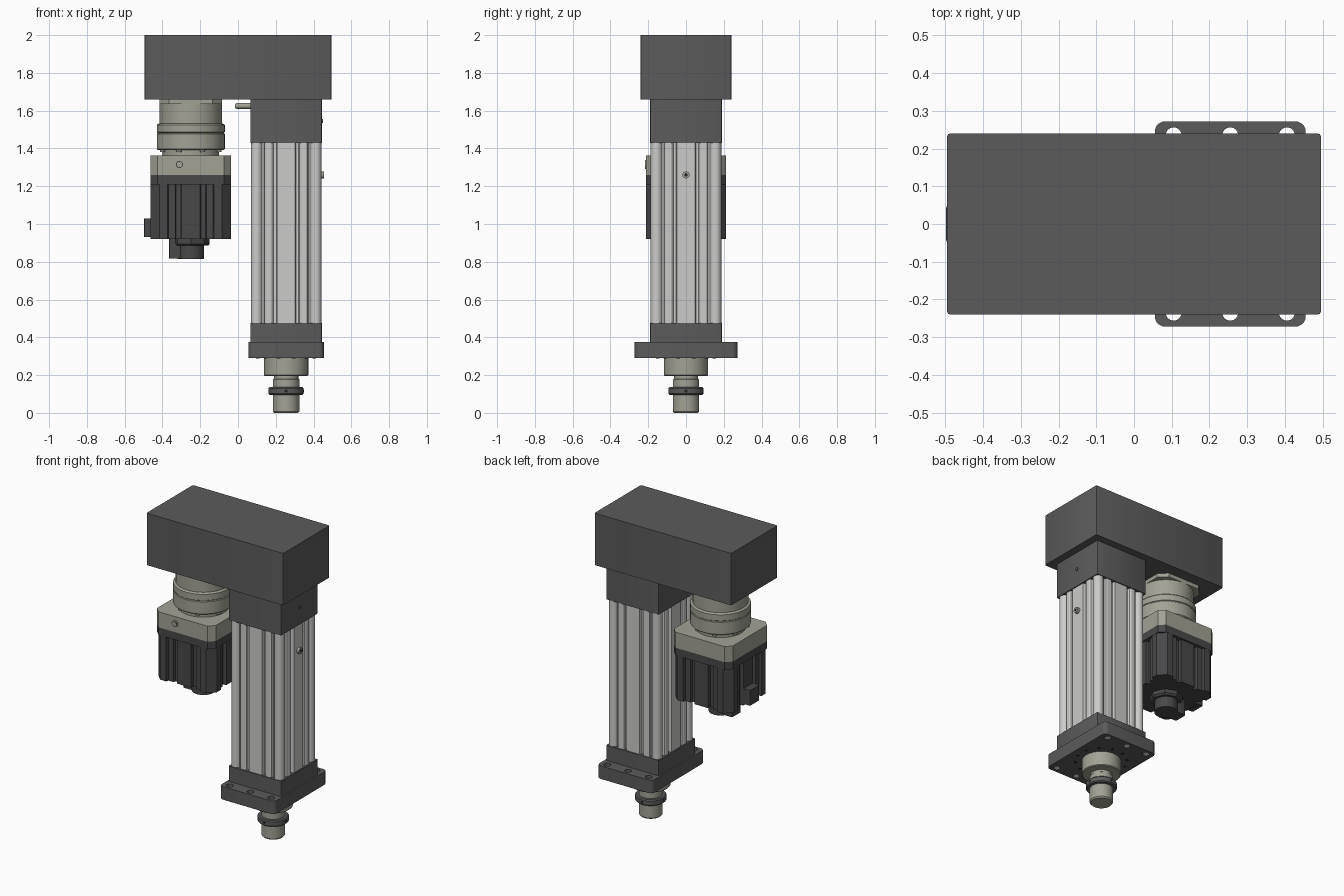
import bpy, bmesh, math
from mathutils import Matrix, Vector

if "Cube" in bpy.data.objects:
    bpy.data.objects.remove(bpy.data.objects["Cube"])


def material(name, c):
    m = bpy.data.materials.new(name)
    m.diffuse_color = (*c, 1)
    m.use_nodes = True
    m.node_tree.nodes["Principled BSDF"].inputs["Base Color"].default_value = m.diffuse_color
    return m


CHAR = material("charcoal_housing", (0.105, 0.105, 0.105))
ALU = material("light_aluminium", (0.60, 0.60, 0.59))
STEEL = material("warm_grey_steel", (0.36, 0.36, 0.30))
DARK = material("dark_motor_grey", (0.065, 0.065, 0.068))
HOLE = material("hole_black", (0.015, 0.015, 0.015))
CX, MX = 0.255, -0.25          # column axis, motor axis


def finish(name, bm, mat):
    bmesh.ops.recalc_face_normals(bm, faces=bm.faces)
    me = bpy.data.meshes.new(name)
    bm.to_mesh(me)
    bm.free()
    me.materials.append(mat)
    ob = bpy.data.objects.new(name, me)
    bpy.context.collection.objects.link(ob)
    return ob


def prism(name, pts, z0, z1, mat, x=0.0, y=0.0):
    bm = bmesh.new()
    f = bm.faces.new([bm.verts.new((px + x, py + y, z0)) for px, py in pts])
    r = bmesh.ops.extrude_face_region(bm, geom=[f])
    vs = [v for v in r["geom"] if isinstance(v, bmesh.types.BMVert)]
    bmesh.ops.translate(bm, verts=vs, vec=(0, 0, z1 - z0))
    return finish(name, bm, mat)


def lathe(name, prof, mat, origin=(0, 0, 0), axis=(0, 0, 1), n=48):
    """Revolve (radius, height) points about an axis through origin, capped."""
    bm = bmesh.new()
    rings = [[bm.verts.new((r * math.cos(2 * math.pi * i / n), r * math.sin(2 * math.pi * i / n), h))
              for i in range(n)] for r, h in prof]
    for a, b in zip(rings, rings[1:]):
        for i in range(n):
            j = (i + 1) % n
            bm.faces.new((a[i], a[j], b[j], b[i]))
    bm.faces.new(rings[0])
    bm.faces.new(rings[-1])
    q = Vector((0, 0, 1)).rotation_difference(Vector(axis)).to_matrix().to_4x4()
    bm.transform(Matrix.Translation(origin) @ q)
    return finish(name, bm, mat)


def cyl(name, r, h0, h1, mat, origin, axis=(0, 0, 1), n=48):
    return lathe(name, [(r, h0), (r, h1)], mat, origin, axis, n)


def rect(hx, hy, r, seg=5):
    """Rounded rectangle; seg=1 gives chamfered corners."""
    pts = []
    for k, (sx, sy) in enumerate([(1, 1), (-1, 1), (-1, -1), (1, -1)]):
        for i in range(seg + 1):
            a = math.pi / 2 * (k + i / seg)
            pts.append((sx * (hx - r) + r * math.cos(a), sy * (hy - r) + r * math.sin(a)))
    return pts


def four_sides(half, corner):
    """Mirror half a side, add a corner, and repeat it round four sides."""
    side = [(-u, d) for u, d in reversed(half)] + half + corner
    pts = []
    for _ in range(4):
        pts += side
        side = [(d, -u) for u, d in side]
    return pts


# Belt housing on top
prism("belt_housing", rect(0.495, 0.24, 0.008, 2), 1.66, 2.0, CHAR)

# Column: end blocks and grooved extrusion
prism("upper_block", rect(0.19, 0.19, 0.006, 2), 1.43, 1.66, CHAR, CX)
prism("lower_block", rect(0.19, 0.19, 0.006, 2), 0.375, 0.475, CHAR, CX)
lobe = [(0.156 + 0.031 * math.cos(math.radians(a)), 0.156 + 0.031 * math.sin(math.radians(a)))
        for a in range(160, -71, -23)]
half = [(0.048, 0.183), (0.052, 0.165), (0.066, 0.165), (0.070, 0.178), (0.080, 0.184),
        (0.105, 0.184), (0.114, 0.178), (0.117, 0.163), (0.127, 0.163)]
prism("column_extrusion", four_sides(half, lobe), 0.475, 1.43, ALU, CX)

# Mounting flange with six through holes
flange = prism("mounting_flange", rect(0.2, 0.272, 0.028), 0.29, 0.375, CHAR, CX)
bores = [(CX + dx, s * 0.235) for dx in (-0.15, 0, 0.15) for s in (-1, 1)]
for i, (bx, by) in enumerate(bores):
    c = cyl(f"bore_cutter_{i}", 0.021, 0.25, 0.42, CHAR, (bx, by, 0), n=24)
    mod = flange.modifiers.new("bore", 'BOOLEAN')
    mod.object = c
    mod.operation = 'DIFFERENCE'
    mod.solver = 'EXACT'
    bpy.context.view_layer.objects.active = flange
    bpy.ops.object.modifier_apply(modifier=mod.name)
    bpy.data.objects.remove(c)
# Small tapped holes on the underside
for i in range(12):
    a = math.radians(15 + 30 * i)
    cyl(f"tapped_hole_{i}", 0.009, 0.288, 0.292, HOLE,
        (CX + 0.155 * math.cos(a), 0.155 * math.sin(a), 0), n=16)

# Rod end: collar, rod and lock nut
lathe("rod_collar", [(0.112, 0.195), (0.117, 0.2), (0.117, 0.29)], STEEL, (CX, 0, 0))
lathe("rod", [(0.063, 0), (0.07, 0.008), (0.07, 0.176), (0.064, 0.18), (0.064, 0.2)], STEEL, (CX, 0, 0))
lathe("lock_nut", [(0.087, 0.096), (0.093, 0.102), (0.093, 0.13), (0.087, 0.136)], CHAR, (CX, 0, 0))
for i in range(4):
    a = math.pi / 2 * i
    d = (math.cos(a), math.sin(a), 0)
    cyl(f"nut_hole_{i}", 0.008, 0.09, 0.0935, HOLE, (CX, 0, 0.116), d, 16)

# Column fittings
cyl("vent_plug", 0.019, 0.18, 0.2, STEEL, (CX, 0, 1.26), (1, 0, 0), 24)
cyl("vent_plug_socket", 0.009, 0.2, 0.201, HOLE, (CX, 0, 1.26), (1, 0, 0), 16)
cyl("block_screw", 0.011, 0.185, 0.195, CHAR, (CX, 0, 1.545), (1, 0, 0), 16)
lathe("grease_fitting", [(0.015, 0), (0.015, 0.075), (0.01, 0.085)], STEEL,
      (0.068, 0, 1.625), (-1, 0, 0), 24)

# Gearbox
prism("gearbox_flange", rect(0.165, 0.165, 0.05, 1), 1.635, 1.66, STEEL, MX)
lathe("gearbox", [(0.15, 1.355), (0.15, 1.392), (0.176, 1.392), (0.18, 1.397), (0.18, 1.476),
                  (0.176, 1.479), (0.176, 1.483), (0.18, 1.486), (0.18, 1.525), (0.175, 1.53),
                  (0.165, 1.532), (0.165, 1.64)], STEEL, (MX, 0, 0), n=64)
for i in range(8):
    a = math.radians(22.5 + 45 * i)
    cyl(f"gearbox_screw_{i}", 0.013, 1.38, 1.393, STEEL,
        (MX + 0.163 * math.cos(a), 0.163 * math.sin(a), 0), n=16)


def chamfered(h, c):
    return four_sides([(h - c, h)], [])


# Motor adapter and front plug
prism("motor_adapter", chamfered(0.213, 0.036), 1.26, 1.362, STEEL, MX)
cyl("adapter_plug", 0.025, 0.21, 0.216, STEEL, (-0.31, 0, 1.315), (0, -1, 0), 24)
cyl("adapter_plug_ring", 0.019, 0.216, 0.217, DARK, (-0.31, 0, 1.315), (0, -1, 0), 24)
cyl("adapter_plug_centre", 0.014, 0.217, 0.218, STEEL, (-0.31, 0, 1.315), (0, -1, 0), 24)

# Motor with ribbed body
prism("motor_plate", chamfered(0.213, 0.036), 1.21, 1.26, DARK, MX)
ribs = [(0.05, 0.2), (0.053, 0.178), (0.078, 0.178), (0.082, 0.195), (0.118, 0.195),
        (0.122, 0.212), (0.165, 0.212)]
prism("motor_body", four_sides(ribs, []), 0.92, 1.21, DARK, MX)
prism("motor_connector", rect(0.025, 0.048, 0.006, 2), 0.93, 1.03, DARK, -0.473)

# Encoder cap under the motor
lathe("encoder_base", [(0.09, 0.885), (0.1, 0.895), (0.1, 0.922)], DARK, (MX, 0, 0), n=8)
cyl("encoder_cap", 0.07, 0.815, 0.9, DARK, (MX, 0, 0))
prism("encoder_plug", rect(0.038, 0.045, 0.008, 2), 0.818, 0.922, DARK, -0.328)

# Smooth the round surfaces, keep edges sharp
bpy.ops.object.select_all(action='SELECT')
bpy.context.view_layer.objects.active = flange
bpy.ops.object.shade_smooth_by_angle(angle=math.radians(30))
